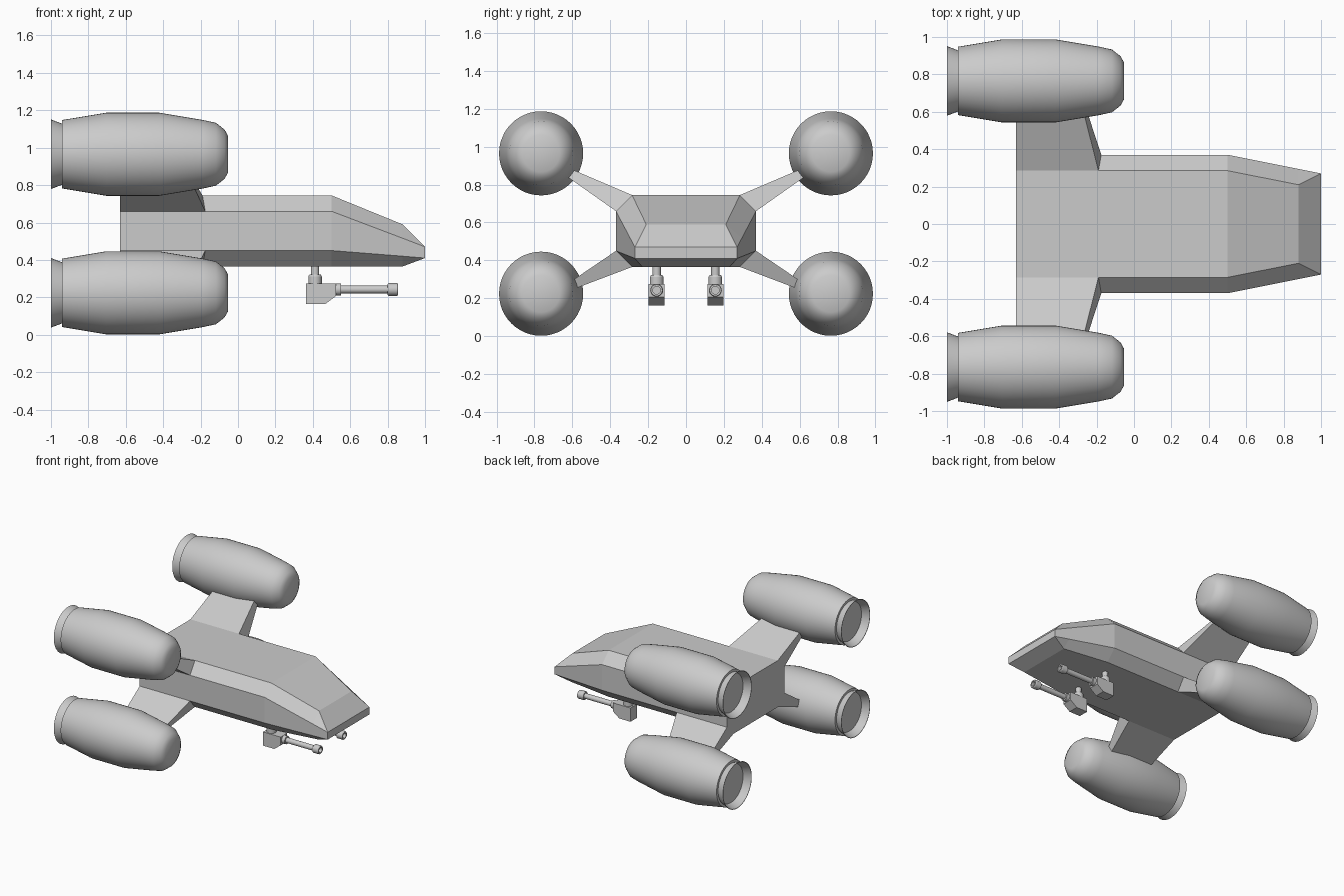
import bpy, bmesh, math

if "Cube" in bpy.data.objects:
    bpy.data.objects.remove(bpy.data.objects["Cube"])


def finish(name, bm, mirror=False, smooth=False):
    bmesh.ops.remove_doubles(bm, verts=bm.verts[:], dist=1e-5)
    bmesh.ops.recalc_face_normals(bm, faces=bm.faces[:])
    me = bpy.data.meshes.new(name)
    bm.to_mesh(me)
    bm.free()
    ob = bpy.data.objects.new(name, me)
    bpy.context.collection.objects.link(ob)
    if smooth:
        bpy.ops.object.select_all(action='DESELECT')
        ob.select_set(True)
        bpy.context.view_layer.objects.active = ob
        bpy.ops.object.shade_smooth_by_angle(angle=math.radians(30))
    if mirror:
        m = ob.modifiers.new("mirror", 'MIRROR')
        m.use_axis = (False, True, False)
        m.use_mirror_merge = False
    return ob


def loft(rings, cap_start=True, cap_end=True):
    """Skin a series of equal-length point rings."""
    bm = bmesh.new()
    vs = [[bm.verts.new(p) for p in r] for r in rings]
    n = len(rings[0])
    for a, b in zip(vs, vs[1:]):
        for i in range(n):
            j = (i + 1) % n
            bm.faces.new((a[i], a[j], b[j], b[i]))
    if cap_start:
        bm.faces.new(vs[0])
    if cap_end:
        bm.faces.new(vs[-1])
    return bm


def lathe(name, profile, centre, axis='X', seg=48):
    """Revolve (position, radius) pairs about an axis through centre."""
    cx, cy, cz = centre
    rings = []
    for t, r in profile:
        ring = []
        for i in range(seg):
            a = 2 * math.pi * i / seg
            u, v = r * math.cos(a), r * math.sin(a)
            ring.append((t, cy + u, cz + v) if axis == 'X' else (cx + u, cy + v, t))
        rings.append(ring)
    return finish(name, loft(rings), mirror=True, smooth=True)


# Hull: chamfered box tapering to a wedge nose
def section(x, top, upper, lower, bottom):
    half = [top, upper, lower, bottom]
    return [(x, y, z) for y, z in half] + [(x, -y, z) for y, z in reversed(half)]


hull = loft([
    section(-0.63, (0.285, 0.745), (0.37, 0.66), (0.37, 0.45), (0.285, 0.365)),
    section(0.50, (0.285, 0.745), (0.37, 0.66), (0.37, 0.45), (0.285, 0.365)),
    section(0.88, (0.21, 0.59), (0.294, 0.516), (0.294, 0.42), (0.23, 0.365)),
    section(1.00, (0.27, 0.47), (0.27, 0.47), (0.27, 0.41), (0.27, 0.41)),
])
finish("hull", hull)


# Wings: grow out of the hull chamfers into the engines
def wing(name, inner, outer, tip_a, tip_b):
    root = [(-0.63, *inner), (-0.19, *inner), (-0.175, *outer), (-0.63, *outer)]
    tip = [(-0.63, *tip_a), (-0.285, *tip_a), (-0.27, *tip_b), (-0.63, *tip_b)]
    finish(name, loft([root, tip], False, True), mirror=True)


wing("upper_wings", (0.285, 0.745), (0.37, 0.66), (0.66, 0.905), (0.66, 0.865))
wing("lower_wings", (0.285, 0.365), (0.37, 0.45), (0.66, 0.223), (0.66, 0.253))

# Engines: rounded barrel with flared, recessed nozzle
engine = [(-0.053, 0.0005), (-0.053, 0.098), (-0.072, 0.132), (-0.118, 0.168),
          (-0.187, 0.183), (-0.42, 0.222), (-0.705, 0.222), (-0.94, 0.183),
          (-0.94, 0.163), (-1.0, 0.186), (-1.0, 0.182), (-0.943, 0.155),
          (-0.943, 0.0005)]
for name, z in (("upper_engines", 0.965), ("lower_engines", 0.224)):
    lathe(name, engine, (0, 0.765, z))

# Gun mounts: stepped post under the hull
GY = 0.155
lathe("gun_posts", [(0.38, 0.022), (0.322, 0.022), (0.322, 0.03), (0.312, 0.036),
                    (0.27, 0.036)], (0.412, GY, 0), 'Z', 20)

# Gun bodies: box with a cut lower front corner
side = [(0.364, 0.275), (0.524, 0.275), (0.524, 0.207), (0.465, 0.163), (0.364, 0.163)]
finish("gun_bodies", loft([[(x, GY + d, z) for x, z in side] for d in (-0.042, 0.042)]),
       mirror=True)

# Gun barrels: collar, tube and hollow muzzle
lathe("gun_barrels", [(0.51, 0.032), (0.552, 0.032), (0.552, 0.021), (0.80, 0.021),
                      (0.80, 0.030), (0.806, 0.034), (0.85, 0.034), (0.856, 0.030),
                      (0.856, 0.02), (0.81, 0.02)], (0, GY, 0.242), 'X', 20)
